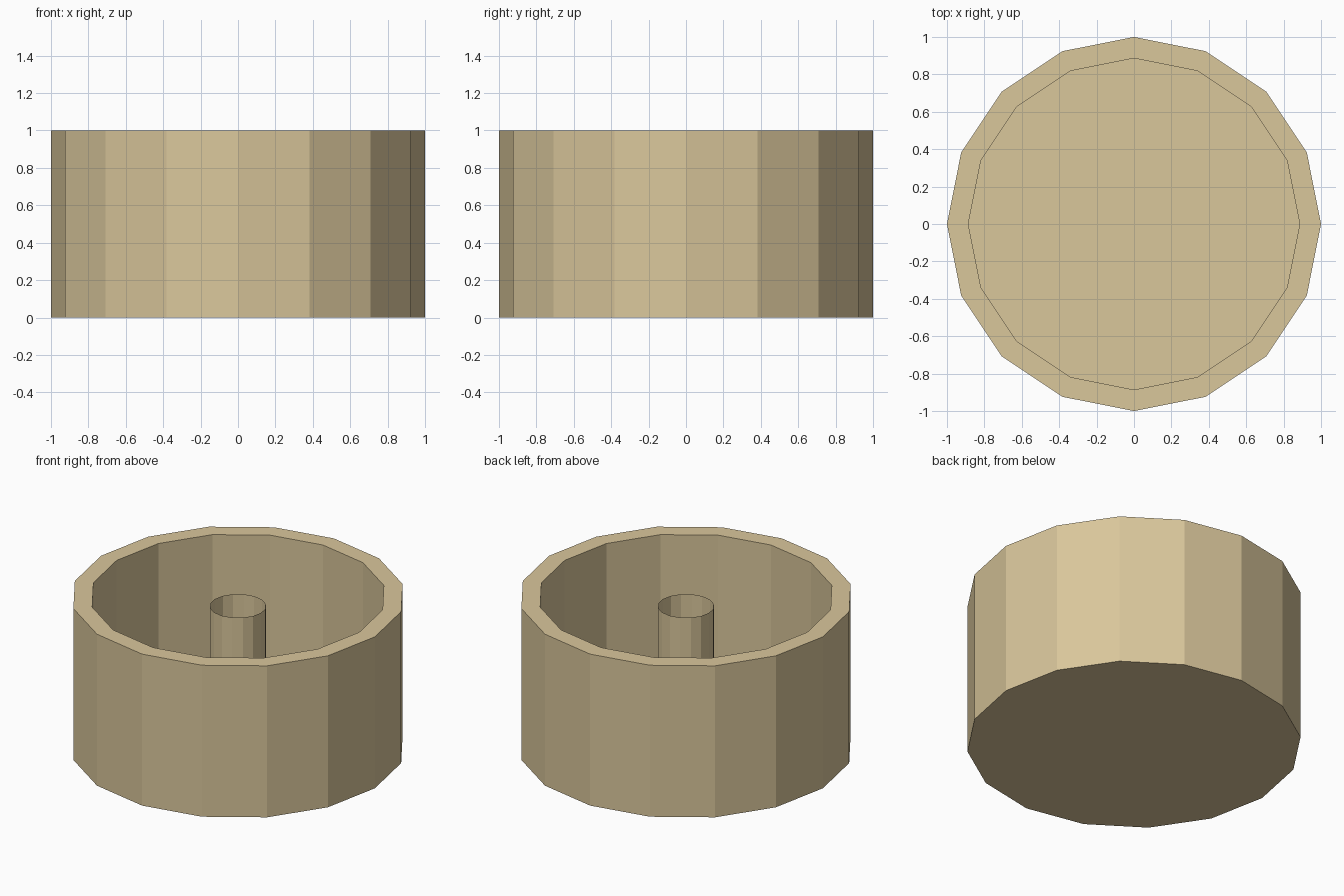
import bpy, bmesh
from math import cos, sin, tau

if "Cube" in bpy.data.objects:
    bpy.data.objects.remove(bpy.data.objects["Cube"])

SIDES = 16
OUTER, INNER, POST = 1.0, 0.886, 0.169
HEIGHT, FLOOR, POST_TOP = 1.0, 0.19, 0.936

tan = bpy.data.materials.new("tan")
tan.diffuse_color = (0.70, 0.57, 0.33, 1)
tan.use_nodes = True
tan.node_tree.nodes["Principled BSDF"].inputs["Base Color"].default_value = tan.diffuse_color


def ring(bm, radius, z):
    return [bm.verts.new((radius * cos(tau * i / SIDES), radius * sin(tau * i / SIDES), z))
            for i in range(SIDES)]


def lathe(name, profile, cap_ends):
    """Stack rings along a (radius, z) profile and bridge them with flat faces."""
    bm = bmesh.new()
    rings = [ring(bm, r, z) for r, z in profile]
    for a, b in zip(rings, rings[1:]):
        for i in range(SIDES):
            j = (i + 1) % SIDES
            bm.faces.new((a[i], a[j], b[j], b[i]))
    if cap_ends:
        bm.faces.new(rings[0][::-1])
        bm.faces.new(rings[-1])
    mesh = bpy.data.meshes.new(name)
    bm.to_mesh(mesh)
    bm.free()
    mesh.materials.append(tan)
    obj = bpy.data.objects.new(name, mesh)
    bpy.context.collection.objects.link(obj)
    return obj


# Round tub: base, outer wall, rim, inner wall and floor
lathe("tub", [(OUTER, 0), (OUTER, HEIGHT), (INNER, HEIGHT), (INNER, FLOOR)], True)

# Open thin-walled tube standing on the floor
lathe("center_tube", [(POST, FLOOR), (POST, POST_TOP)], False)
